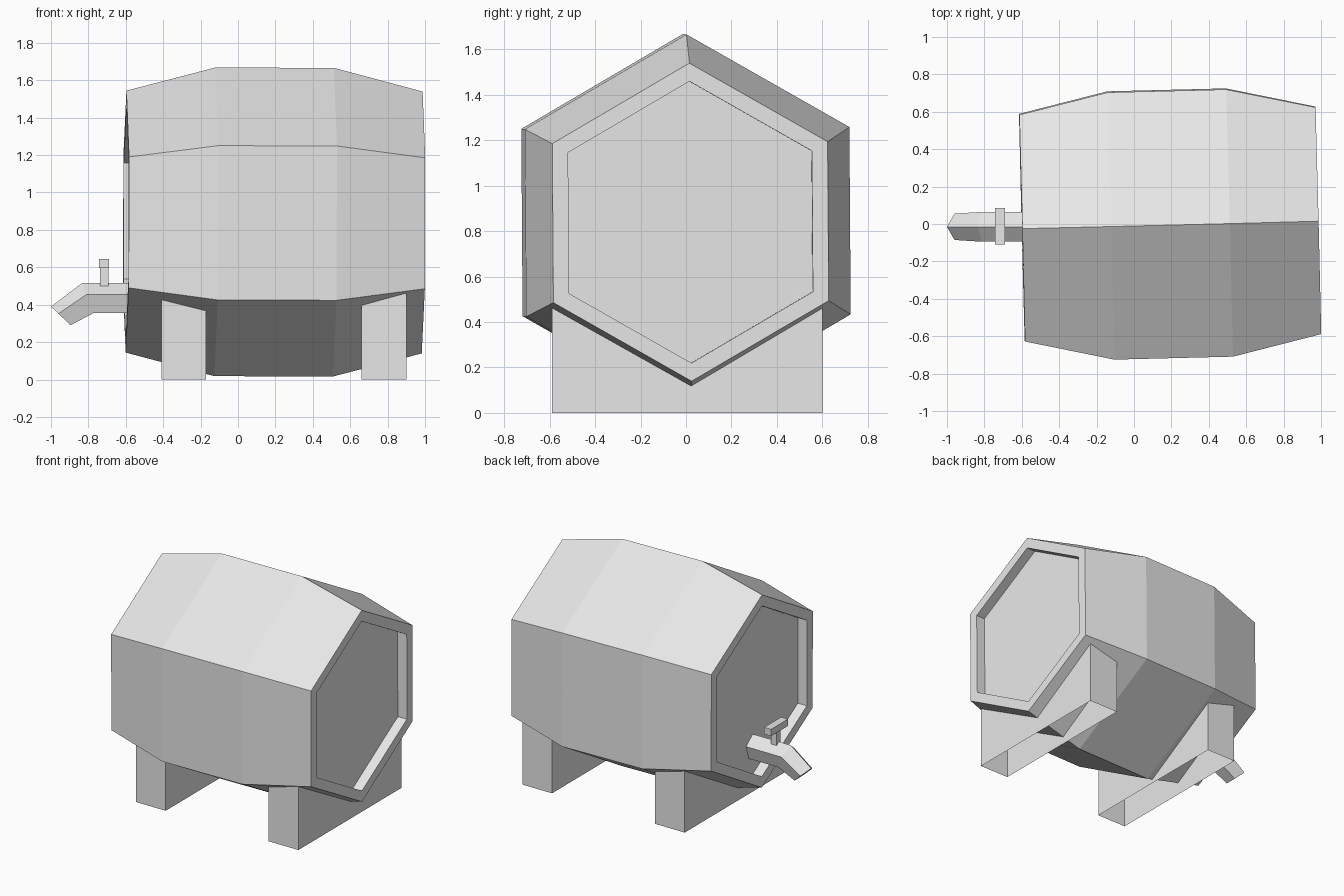
import bpy
import bmesh
from math import sin, cos, pi

default = bpy.data.objects.get("Cube")
if default:
    bpy.data.objects.remove(default, do_unlink=True)

GREY = (0.8, 0.8, 0.8, 1.0)
grey = bpy.data.materials.new("plain grey")
grey.use_nodes = True
grey.diffuse_color = GREY
grey.node_tree.nodes["Principled BSDF"].inputs["Base Color"].default_value = GREY


def finish(name, bm, location):
    """Turn a bmesh into a flat shaded grey object."""
    mesh = bpy.data.meshes.new(name)
    bm.to_mesh(mesh)
    bm.free()
    mesh.materials.append(grey)
    obj = bpy.data.objects.new(name, mesh)
    obj.location = location
    bpy.context.collection.objects.link(obj)
    return obj


def loft(name, sides, rings, location):
    """Skin capped polygon rings; each ring is (x, z, up_x, up_z, side_radius)."""
    bm = bmesh.new()
    loops = []
    for x, z, up_x, up_z, radius in rings:
        angles = [2 * pi * i / sides for i in range(sides)]
        loops.append([bm.verts.new((x + up_x * cos(a), radius * sin(a), z + up_z * cos(a)))
                      for a in angles])
    for a, b in zip(loops, loops[1:]):
        for i in range(sides):
            j = (i + 1) % sides
            bm.faces.new((a[i], a[j], b[j], b[i]))
    bm.faces.new(loops[0])
    bm.faces.new(loops[-1])
    bmesh.ops.recalc_face_normals(bm, faces=bm.faces)
    return finish(name, bm, location)


def box(name, size, location, open_ends=False):
    """Box, optionally a tube without top and bottom."""
    bm = bmesh.new()
    bmesh.ops.create_cube(bm, size=1)
    bmesh.ops.scale(bm, vec=size, verts=bm.verts)
    if open_ends:
        ends = [f for f in bm.faces if abs(f.normal.z) > 0.5]
        bmesh.ops.delete(bm, geom=ends, context="FACES_ONLY")
    return finish(name, bm, location)


# Six-sided barrel with a raised rim around each recessed end
half = [(-0.72, 0.62), (-0.792, 0.62), (-0.792, 0.70), (-0.317, 0.825)]
profile = half + [(-x, r) for x, r in reversed(half)]
barrel = loft("barrel", 6, [(x, 0, 0, r, r) for x, r in profile], (0.193, 0, 0.842))
barrel.rotation_euler = (0.007, 0.003, 0.025)

# Hollow support blocks, open underneath
for name, x in (("tap_end_support", -0.29), ("far_end_support", 0.78)):
    box(name, (0.24, 1.19, 0.55), (x, 0.005, 0.275), open_ends=True)

# Five-sided tap pipe, bent down at the mouth
loft("tap_spout", 5, [
    (-0.50, 0.427, 0, 0.088, 0.084),
    (-0.80, 0.427, -0.035, 0.088, 0.084),
    (-0.942, 0.335, -0.058, 0.055, 0.074),
], (0, -0.015, 0))

# Tap handle
box("tap_stem", (0.045, 0.045, 0.12), (-0.715, -0.013, 0.55))
box("tap_handle", (0.055, 0.195, 0.05), (-0.717, -0.013, 0.62))
